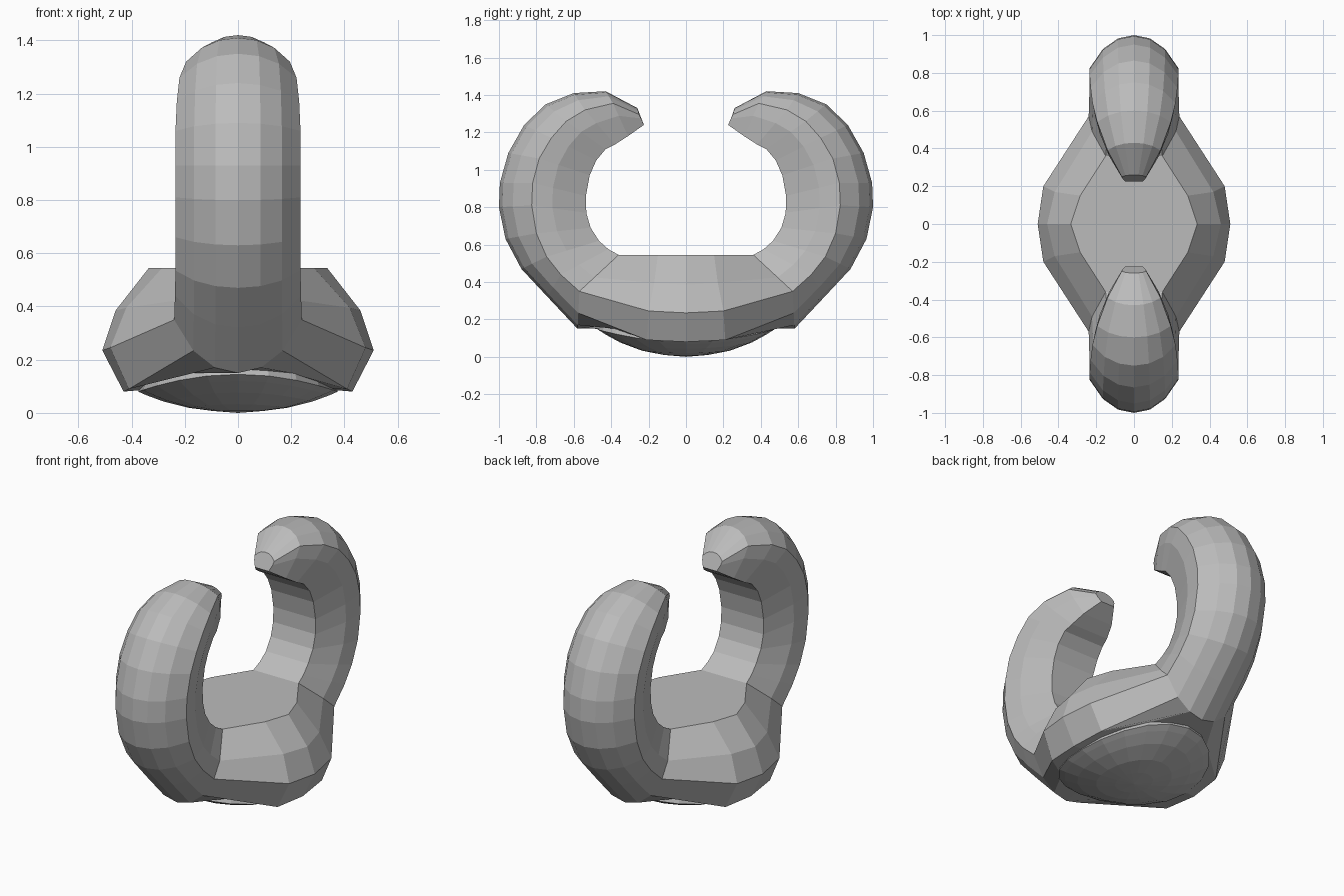
import bpy, bmesh, math

if "Cube" in bpy.data.objects:
    bpy.data.objects.remove(bpy.data.objects["Cube"])

grey = bpy.data.materials.new("stone_grey")
grey.diffuse_color = (0.5, 0.5, 0.5, 1)
grey.use_nodes = True
grey.node_tree.nodes["Principled BSDF"].inputs["Base Color"].default_value = grey.diffuse_color


def finish(name, bm):
    bmesh.ops.recalc_face_normals(bm, faces=bm.faces)
    mesh = bpy.data.meshes.new(name)
    bm.to_mesh(mesh)
    bm.free()
    mesh.materials.append(grey)
    obj = bpy.data.objects.new(name, mesh)
    bpy.context.collection.objects.link(obj)
    return obj


# Horn stations as (y, z): back of the curl, side ridge, inner strip, then half widths
outer = [(.58, .15), (.74, .32), (.88, .47), (.965, .63), (1, .80), (.995, .93),
         (.95, 1.09), (.865, 1.24), (.75, 1.35), (.60, 1.41), (.43, 1.42), (.26, 1.33)]
ridge = [(.57, .35), (.67, .44), (.745, .535), (.80, .66), (.825, .81), (.82, .93),
         (.785, 1.06), (.72, 1.17), (.64, 1.26), (.54, 1.32), (.39, 1.355), (.25, 1.295)]
inner = [(.36, .545), (.415, .575), (.465, .62), (.51, .69), (.533, .77), (.535, .86),
         (.515, .97), (.48, 1.05), (.43, 1.11), (.38, 1.135), (.31, 1.18), (.225, 1.24)]
ridge_w = [.24, .237, .235, .235, .235, .235, .235, .23, .22, .195, .14, .065]
inner_w = [.15, .145, .14, .14, .14, .14, .14, .14, .135, .125, .10, .045]


def mix(a, b, t):
    return (a[0] + (b[0] - a[0]) * t, a[1] + (b[1] - a[1]) * t)


def horn_section(i):
    """Half section from inner strip to the middle of the back."""
    o, r, n, w, v = outer[i], ridge[i], inner[i], ridge_w[i], inner_w[i]
    return [(v, *n), (v + (w - v) * .8, *mix(n, r, .62)), (w, *r),
            (w * .7, *mix(r, o, .58)), (w * .36, *mix(r, o, .9)), (0, *o)]


# Seat sections in the same order
centre = [(.335, 0, .545), (.46, 0, .385), (.51, 0, .235), (.43, 0, .08), (.2, 0, .1), (0, 0, .11)]
flank = [(.285, .15, .545), (.42, .17, .395), (.48, .2, .245), (.41, .21, .09),
         (.2, .38, .15), (0, .46, .165)]
half = [flank] + [horn_section(i) for i in range(len(outer))]
front = [[(x, -y, z) for x, y, z in s] for s in reversed(half)]
sections = front + [centre] + half

# Curled body: one skin swept from horn tip to horn tip
bm = bmesh.new()
rings = []
for s in sections:
    right = [bm.verts.new(p) for p in s]
    left = [bm.verts.new((-x, y, z)) for x, y, z in s[-2::-1]]
    rings.append(right + left)
for a, b in zip(rings, rings[1:]):
    n = len(a)
    for k in range(n - 1):
        bm.faces.new((a[k], a[k + 1], b[k + 1], b[k]))
    bm.faces.new((a[-1], a[0], b[0], b[-1]))
bm.faces.new(rings[0])
bm.faces.new(rings[-1])
finish("curled_body", bm)

# Shallow domed underside with a saddle-shaped rim
bm = bmesh.new()
N = 20
loops = []
for r, lift in ((.25, 0), (.5, 0), (.75, 0), (.92, 0), (1, 0), (.97, .04)):
    loop = []
    for k in range(N):
        a = 2 * math.pi * k / N
        rim = .08 + .065 * math.sin(a) ** 2
        loop.append(bm.verts.new((.375 * r * math.cos(a), .47 * r * math.sin(a),
                                  .004 + (rim - .004) * r ** 2.3 + lift)))
    loops.append(loop)
tip = bm.verts.new((0, 0, 0))
for k in range(N):
    j = (k + 1) % N
    bm.faces.new((tip, loops[0][j], loops[0][k]))
    for a, b in zip(loops, loops[1:]):
        bm.faces.new((a[k], a[j], b[j], b[k]))
bm.faces.new(loops[-1])
finish("base_dome", bm)
